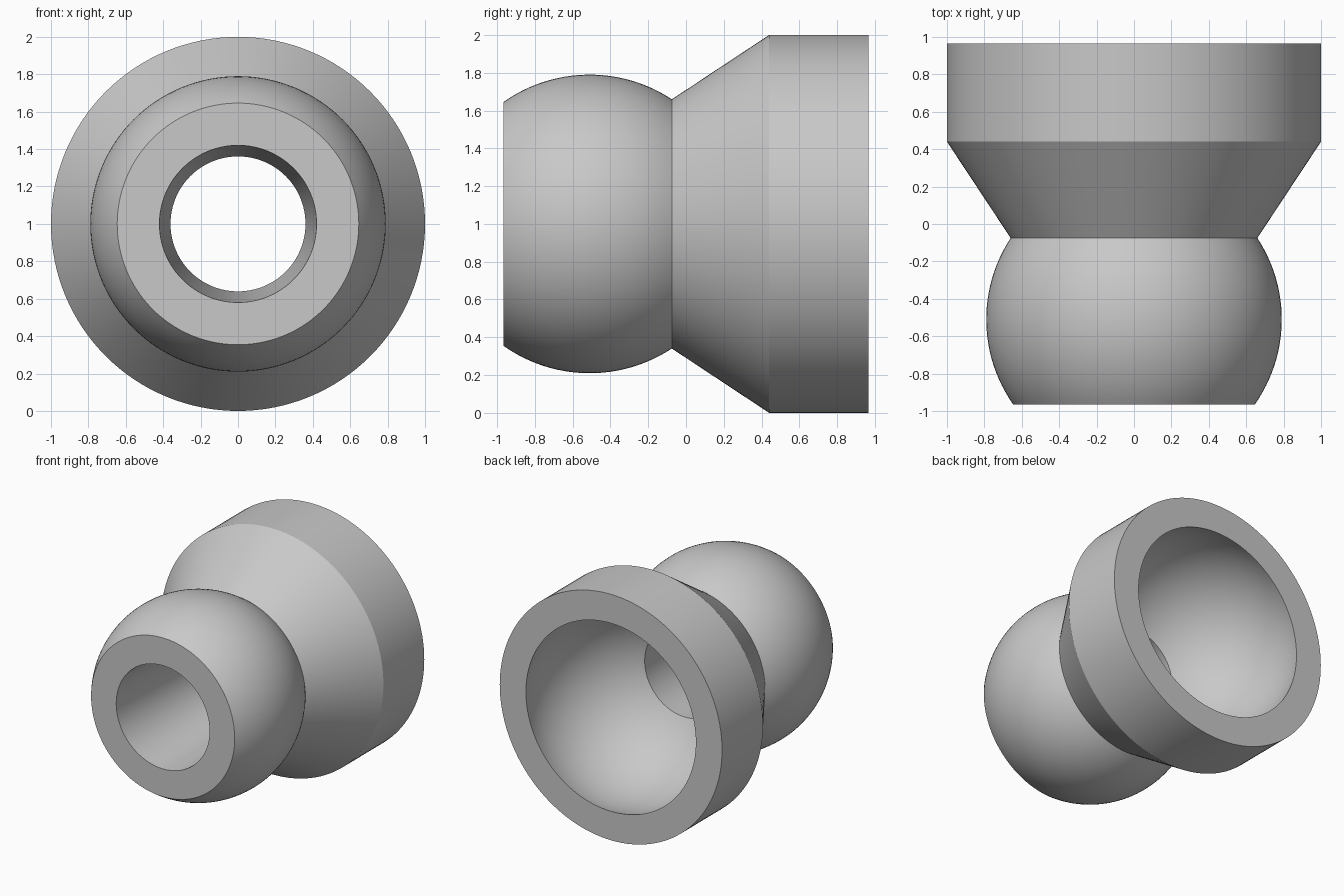
import bpy
import bmesh
import math
from mathutils import Matrix, Vector

cube = bpy.data.objects.get("Cube")
if cube:
    bpy.data.objects.remove(cube, do_unlink=True)

SIDES = 128
ARC_STEPS = 24
FRONT, BACK = -0.965, 0.965


def arc(centre, radius, y_start, y_end):
    """Points (radius, y) on a sphere's outline between two y positions."""
    a = math.acos((y_start - centre) / radius)
    b = math.acos((y_end - centre) / radius)
    points = []
    for i in range(ARC_STEPS + 1):
        t = a + (b - a) * i / ARC_STEPS
        points.append((radius * math.sin(t), centre + radius * math.cos(t)))
    return points


def lathe(name, profile, material):
    """Turn a closed (radius, y) profile around the y axis."""
    bm = bmesh.new()
    verts = [bm.verts.new((r, y, 0)) for r, y in profile]
    edges = [bm.edges.new((v, verts[i - 1])) for i, v in enumerate(verts)]
    bmesh.ops.spin(bm, geom=verts + edges, cent=Vector(), axis=Vector((0, 1, 0)),
                   angle=math.tau, steps=SIDES, use_merge=True)
    bmesh.ops.remove_doubles(bm, verts=bm.verts, dist=0.0001)
    bmesh.ops.recalc_face_normals(bm, faces=bm.faces)
    bm.transform(Matrix.Translation((0, 0, 1)))
    mesh = bpy.data.meshes.new(name)
    bm.to_mesh(mesh)
    bm.free()
    mesh.materials.append(material)
    obj = bpy.data.objects.new(name, mesh)
    bpy.context.collection.objects.link(obj)
    bpy.ops.object.select_all(action='DESELECT')
    obj.select_set(True)
    bpy.context.view_layer.objects.active = obj
    bpy.ops.object.shade_smooth_by_angle(angle=math.radians(25))
    return obj


grey = bpy.data.materials.new("plain_grey")
grey.use_nodes = True
colour = (0.58, 0.58, 0.58, 1)
grey.diffuse_color = colour
grey.node_tree.nodes["Principled BSDF"].inputs["Base Color"].default_value = colour

# Outside: cut ball, flared cone, straight collar
outside = arc(-0.51, 0.79, FRONT, -0.075) + [(1.0, 0.44), (1.0, BACK)]
# Inside: round socket, then a bore that widens towards the front
inside = arc(0.73, 0.80, BACK, 0.016) + [(0.42, FRONT)]

lathe("ball_and_socket_link", outside + inside, grey)
